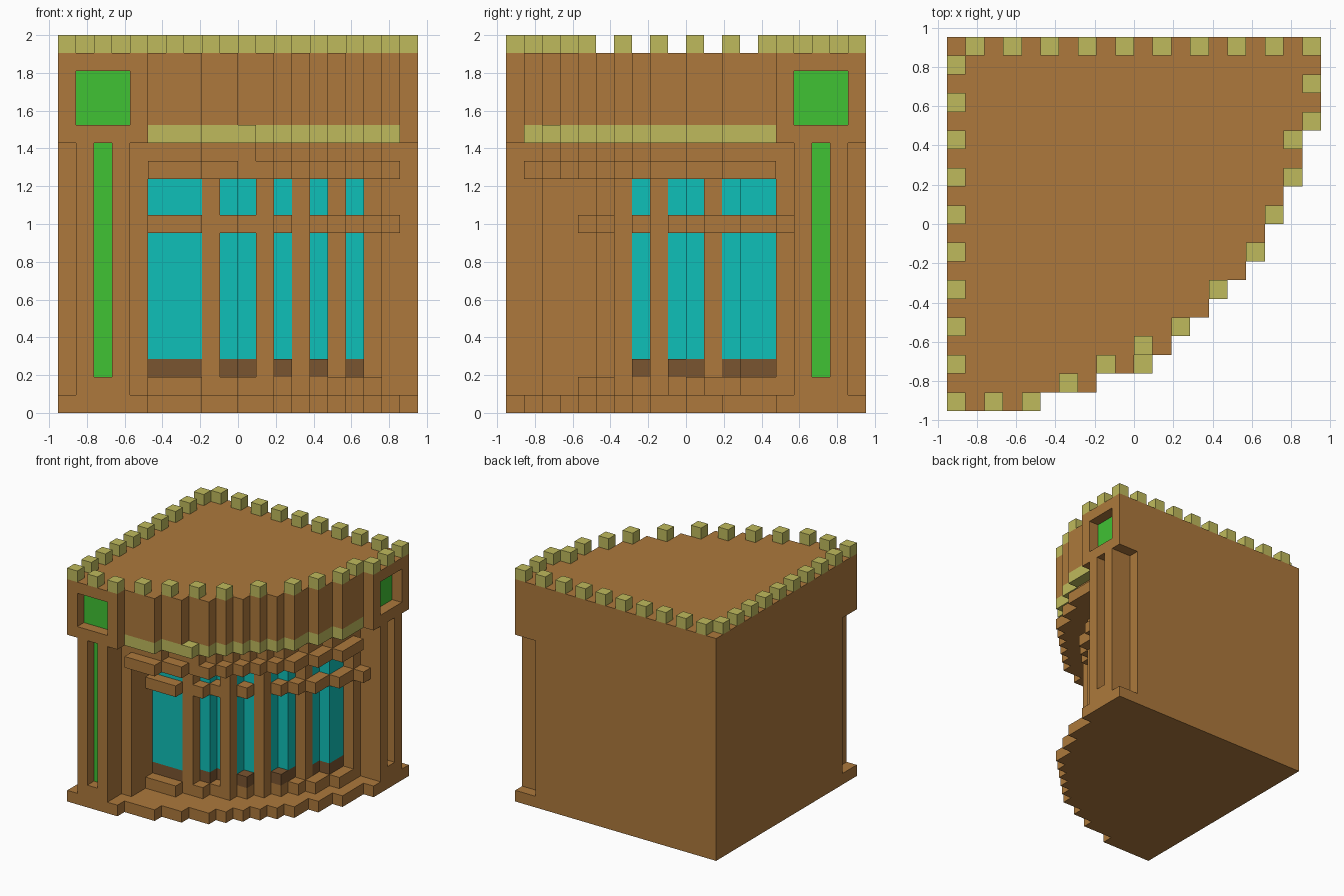
import bpy, bmesh

cube = bpy.data.objects.get("Cube")
if cube:
    bpy.data.objects.remove(cube, do_unlink=True)

U = 2 / 21          # size of one block; all positions below are in blocks
BACK = 15           # row where the glazed front meets the rear wall


def material(name, rgb):
    m = bpy.data.materials.new(name)
    lin = [(c / 255 / 12.92) if c < 11 else ((c / 255 + 0.055) / 1.055) ** 2.4 for c in rgb]
    m.diffuse_color = (*lin, 1)
    m.use_nodes = True
    m.node_tree.nodes["Principled BSDF"].inputs["Base Color"].default_value = (*lin, 1)
    return m


BROWN = material("timber brown", (173, 121, 60))
DARK = material("dark brown", (122, 85, 48))
STRAW = material("straw yellow", (191, 186, 92))
GREEN = material("bright green", (64, 194, 52))
CYAN = material("cyan glass", (15, 192, 185))


def prisms(name, items, mat):
    """One object from upright prisms, each (outline, bottom, top)."""
    bm = bmesh.new()
    for outline, k0, k1 in items:
        low = [bm.verts.new(((i - 10) * U, (j - 10) * U, k0 * U)) for i, j in outline]
        high = [bm.verts.new(((i - 10) * U, (j - 10) * U, k1 * U)) for i, j in outline]
        bm.faces.new(low[::-1])
        bm.faces.new(high)
        n = len(low)
        for a in range(n):
            b = (a + 1) % n
            bm.faces.new((low[a], low[b], high[b], high[a]))
    bmesh.ops.recalc_face_normals(bm, faces=bm.faces)
    me = bpy.data.meshes.new(name)
    bm.to_mesh(me)
    bm.free()
    me.materials.append(mat)
    ob = bpy.data.objects.new(name, me)
    bpy.context.collection.objects.link(ob)
    return ob


def rect(i0, j0, i1, j1):
    return [(i0, j0), (i1, j0), (i1, j1), (i0, j1)]


def cell(i, j):
    return rect(i, j, i + 1, j + 1)


def flip(points):
    """Reflect an outline in the building's diagonal."""
    return [(20 - j, 20 - i) for i, j in reversed(points)]


def mirrored(half):
    """Closed outline from its front half; the last point lies on the diagonal."""
    return [(0, 20)] + half + flip(half[:-1])


def stairs(steps, back=BACK):
    """Closed outline stepping along (column, front row) pairs."""
    pts = []
    ends = [i for i, j in steps[1:]] + [steps[-1][0] + 1]
    for (i, j), e in zip(steps, ends):
        pts += [(i, j), (e, j)]
    if pts[-1][1] != back:
        pts.append((pts[-1][0], back))
    return pts + [(steps[0][0], back)]


def inset(steps):
    """Set a stair line back by one block on both directions."""
    nxt = [j for i, j in steps[1:]] + [BACK]
    out = [(i, max(j + 1, n)) for (i, j), n in zip(steps, nxt)]
    return [s for s in out if s[1] < BACK]


# Stair lines: outer facade, rail line, glass line
facade = [(5, 1), (8, 2), (10, 3), (12, 4), (13, 5), (14, 6), (15, 7), (16, 8), (17, 10), (18, 12)]
rail_line = [(i, j + 3) for i, j in facade]
glass_line = [(i, 12 if i == 15 else j) for i, j in inset(rail_line + [(19, BACK)])]
glass_line = [s for s in glass_line if s[0] < 17]

curve = [(5, 0), (5, 1), (8, 1), (8, 2), (10, 2), (10, 3), (12, 3), (12, 4),
         (13, 4), (13, 5), (14, 5), (14, 6)]
full = mirrored([(0, 0)] + curve)

# Ground slab
prisms("base_slab", [(full, 0, 1)], BROWN)

# Rear walls with the two corner towers and their narrow slots
tower_end = [(3, 0), (4, 0), (4, 2), (5, 2), (5, 15)]
plain = mirrored([(0, 2), (1, 2), (1, 0)] + tower_end[1:])
slotted = mirrored([(0, 2), (1, 2), (1, 0), (2, 0), (2, 1), (3, 1)] + tower_end)
prisms("lower_walls", [(plain, 1, 2), (slotted, 2, 15)], BROWN)

# Glazed front
prisms("window_glass", [(stairs(glass_line), 3, 13)], CYAN)
prisms("window_sill", [(stairs(glass_line), 2, 3), (cell(12, 7), 2, 3), (cell(14, 9), 2, 3)], DARK)
prisms("window_ledge", [(stairs(rail_line[:-1]), 1, 2)], BROWN)
prisms("window_posts", [(cell(i, j), 2, 13) for i, j in ((8, 5), (11, 6), (13, 8), (15, 11))], BROWN)
prisms("middle_rail", [(stairs(rail_line, 16), 10, 11)], BROWN)
prisms("upper_rail", [(stairs(facade), 13, 14)], BROWN)
prisms("frieze", [(stairs(inset(facade)), 14, 15), (cell(10, 3), 14, 15)], BROWN)
prisms("yellow_band", [(stairs(facade), 15, 16), (cell(10, 2), 15, 16)], STRAW)

# Upper storey with a square recess in each tower
head = mirrored([(0, 0), (5, 0), (5, 15)])
recessed = mirrored([(0, 0), (1, 0), (1, 1), (4, 1), (4, 0)] + curve)
prisms("upper_walls", [(head, 15, 16), (recessed, 16, 19)], BROWN)
prisms("roof_slab", [(full, 19, 20)], BROWN)

# Green panels at the back of the recesses and slots
square = rect(1, 0.95, 4, 1)
strip = rect(2, 0.95, 3, 1)
prisms("square_panels", [(square, 16, 19), (flip(square), 16, 19)], GREEN)
prisms("slot_panels", [(strip, 2, 15), (flip(strip), 2, 15)], GREEN)

# Battlements around the roof edge
merlons = [(i, 19) for i in range(1, 20, 2)] + [(0, j) for j in range(0, 19, 2)]
merlons += [(2, 0), (4, 0), (6, 1), (8, 2), (10, 3), (12, 4), (14, 6), (16, 8),
            (17, 10), (18, 12), (18, 14), (19, 15), (19, 17)]
prisms("battlements", [(cell(i, j), 20, 21) for i, j in merlons], STRAW)
